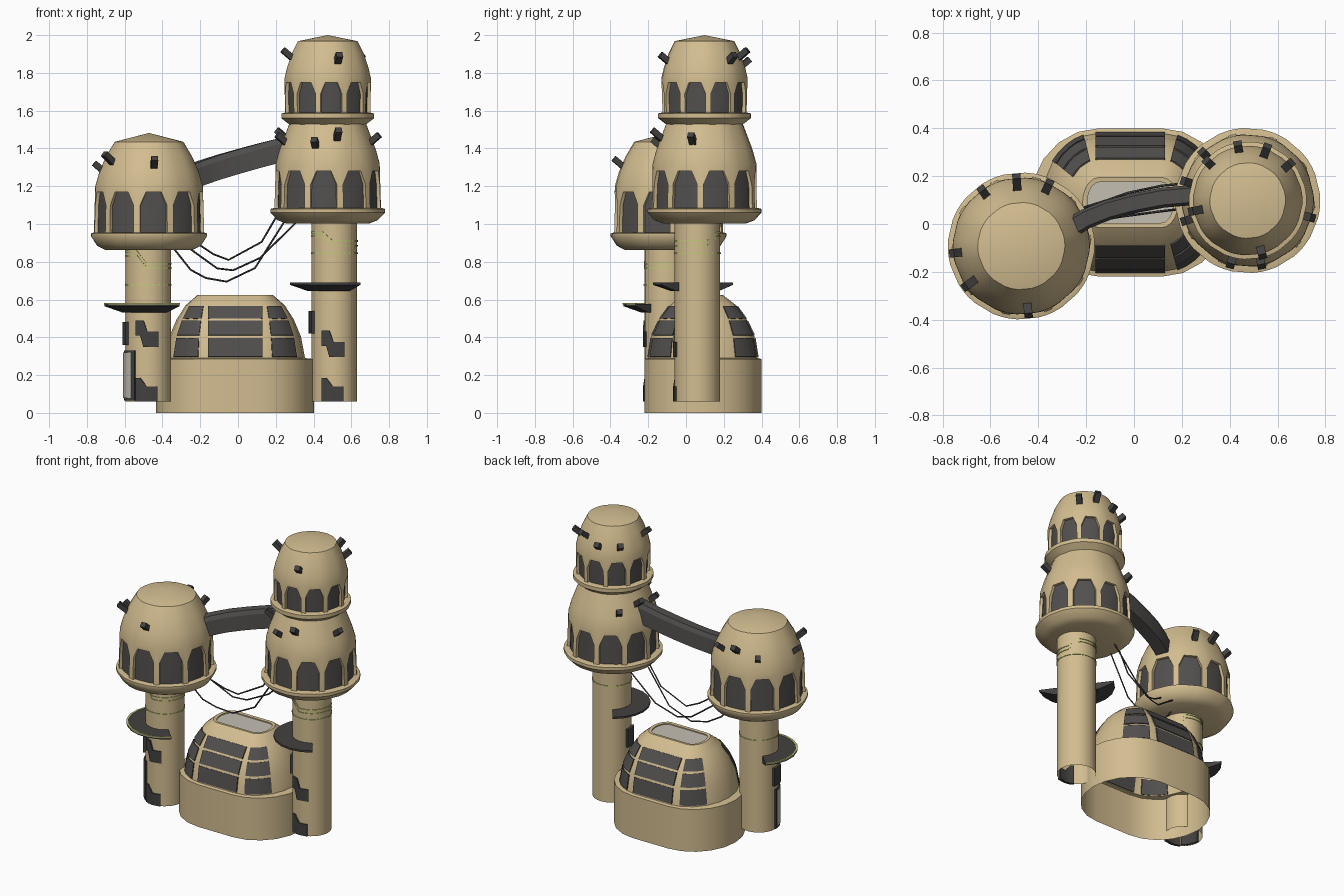
import bpy, bmesh, math
from math import sin, cos, radians as rad
from mathutils import Vector, Matrix

if "Cube" in bpy.data.objects:
    bpy.data.objects.remove(bpy.data.objects["Cube"])


def material(name, r, g, b):
    m = bpy.data.materials.new(name)
    m.diffuse_color = (r, g, b, 1)
    m.use_nodes = True
    m.node_tree.nodes["Principled BSDF"].inputs["Base Color"].default_value = m.diffuse_color
    return m


TAN = material("sand plaster", 0.65, 0.51, 0.28)
WINDOW = material("window grey", 0.085, 0.08, 0.076)
CHARCOAL = material("charcoal", 0.055, 0.053, 0.052)
GLASS = material("pale glass", 0.55, 0.52, 0.45)
YELLOW = material("pale yellow", 0.58, 0.58, 0.22)


def build(name, polys, mats, angle=35):
    """polys: list of (points, material slot)"""
    bm = bmesh.new()
    for pts, slot in polys:
        f = bm.faces.new([bm.verts.new(p) for p in pts])
        f.material_index = slot
    bmesh.ops.remove_doubles(bm, verts=bm.verts, dist=1e-5)
    bmesh.ops.dissolve_degenerate(bm, edges=bm.edges, dist=1e-6)
    bmesh.ops.recalc_face_normals(bm, faces=bm.faces)
    me = bpy.data.meshes.new(name)
    bm.to_mesh(me)
    bm.free()
    for m in mats:
        me.materials.append(m)
    if angle:
        me.polygons.foreach_set("use_smooth", [True] * len(me.polygons))
        me.set_sharp_from_angle(angle=rad(angle))
    ob = bpy.data.objects.new(name, me)
    bpy.context.collection.objects.link(ob)
    return ob


def loft(loops, closed=True, caps=(False, False), slot=0):
    out = []
    n = len(loops[0])
    for a, b in zip(loops, loops[1:]):
        for i in range(n if closed else n - 1):
            j = (i + 1) % n
            quad = [a[i], a[j], b[j], b[i]]
            if a[i] == a[j]:
                quad = [a[i], b[j], b[i]]
            elif b[i] == b[j]:
                quad = [a[i], a[j], b[i]]
            out.append((quad, slot))
    if caps[0]:
        out.append((loops[0], slot))
    if caps[1]:
        out.append((loops[-1], slot))
    return out


def plate(f, cols, d0, d1, slot=0):
    """Thin plate on surface f(u, v, depth); cols are (u, v low, v high)"""
    loops = [[f(u, a, d0), f(u, b, d0), f(u, b, d1), f(u, a, d1)] for u, a, b in cols]
    return loft(loops, True, (True, True), slot)


def spread(u0, u1, v0, v1, n):
    return [(u0 + (u1 - u0) * i / n, v0, v1) for i in range(n + 1)]


# ---------- base hall and dome ----------
BX, BY, SX = -0.015, 0.09, 0.13


def hall_point(deg, hx, hy, z):
    a = rad(deg)
    return (BX + math.copysign(SX, cos(a)) + (hx - SX) * cos(a), BY + hy * sin(a), z)


def hall_loop(hx, hy, z):
    degs = [-89.99 + 179.98 * i / 10 for i in range(11)]
    return [hall_point(d, hx, hy, z) for d in degs + [d + 180 for d in degs]]


build("base_wall", loft([hall_loop(0.418, 0.31, 0), hall_loop(0.418, 0.31, 0.285),
                         hall_loop(0.37, 0.29, 0.29)]), [TAN])
ROWS = [(0.29, 0.37, 0.29), (0.405, 0.348, 0.272), (0.495, 0.31, 0.23),
        (0.57, 0.262, 0.175), (0.624, 0.2, 0.105)]
build("base_dome", loft([hall_loop(x, y, z) for z, x, y in ROWS]
                        + [hall_loop(0.18, 0.085, 0.622), hall_loop(0.18, 0.085, 0.612)]), [TAN])
build("skylight", [(hall_loop(0.18, 0.085, 0.615), 0)], [GLASS], 0)


def dome_size(t):
    i = min(int(t), len(ROWS) - 2)
    return [a + (b - a) * (t - i) for a, b in zip(ROWS[i], ROWS[i + 1])]


panels = []
for row in range(3):
    lo, hi = row + 0.05, row + 0.91
    for s in (-1, 1):
        def straight(u, v, d, s=s):
            z, hx, hy = dome_size(v)
            return (BX + u, BY + s * (hy + d), z + d * 0.4)
        panels += plate(straight, spread(-0.145, 0.145, lo, hi, 2), -0.01, 0.005)
        for t in (-1, 1):
            def corner(u, v, d, s=s, t=t):
                z, hx, hy = dome_size(v)
                x, y, z = hall_point(u, hx + d, hy + d, z + d * 0.4)
                return (BX + t * (x - BX), BY + s * (y - BY), z)
            panels += plate(corner, spread(36, 74, lo, hi, 4), -0.01, 0.005)
build("dome_windows", panels, [WINDOW], 25)


# ---------- tower heads ----------
def head(name, cx, cy, az, below, wall, dome, arch):
    """below/dome: (r, z) profiles; wall: (r0, z0, r1, z1); arch: (spring z, top z)"""
    r0, z0, r1, z1 = wall
    frac = (-1, -0.8, -0.45, 0.45, 0.8, 1)

    def pt(deg, r, z):
        a = rad(deg)
        return (cx + r * sin(a), cy - r * cos(a), z)

    def w(deg, z, d=0):
        return pt(deg, r0 + (r1 - r0) * (z - z0) / (z1 - z0) - d, z)

    degs = [az + k * 36 + f * 18 for k in range(10) for f in frac[1:]]
    rings = lambda prof: [[(cx, cy, z)] * len(degs) if r == 0 else [pt(a, r, z) for a in degs]
                          for r, z in prof]
    polys = loft(rings(below + [(r0, z0)])) + loft(rings([(r1, z1)] + dome))
    zs, zt = arch
    tops = (None, zs, zt, zt, zs)
    dep = 0.018
    for k in range(10):
        A = [az + k * 36 + f * 18 for f in frac]
        for o, i in ((0, 1), (5, 4)):  # ribs
            polys.append(([w(A[o], z0), w(A[i], z0), w(A[i], zs), w(A[i], z1), w(A[o], z1)], 0))
        for i in (1, 2, 3):  # spandrels, sills and panes
            a, b, ta, tb = A[i], A[i + 1], tops[i], tops[i + 1]
            polys.append(([w(a, ta), w(b, tb), w(b, z1), w(a, z1)], 0))
            polys.append(([w(a, z0), w(b, z0), w(b, z0, dep), w(a, z0, dep)], 0))
            polys.append(([w(a, ta), w(b, tb), w(b, tb, dep), w(a, ta, dep)], 0))
            polys.append(([w(a, z0, dep), w(b, z0, dep), w(b, tb, dep), w(a, ta, dep)], 1))
        for i in (1, 4):  # reveals
            polys.append(([w(A[i], z0), w(A[i], zs), w(A[i], zs, dep), w(A[i], z0, dep)], 0))
    build(name, polys, [TAN, WINDOW])


LX, LY = -0.471, -0.092
RX, RY = 0.475, 0.098
head("left_head", LX, LY, 5,
     [(0, 0.862), (0.23, 0.862), (0.275, 0.885), (0.307, 0.935), (0.307, 0.95)],
     (0.292, 0.955, 0.285, 1.2),
     [(0.262, 1.28), (0.227, 1.36), (0.182, 1.435), (0, 1.482)], (1.10, 1.17))
head("right_lower_head", RX, RY, -4.5,
     [(0, 1.003), (0.22, 1.003), (0.265, 1.02), (0.303, 1.06), (0.303, 1.08)],
     (0.282, 1.085, 0.275, 1.32),
     [(0.256, 1.39), (0.23, 1.46), (0.2, 1.54), (0, 1.55)], (1.21, 1.28))
head("right_upper_head", RX, RY, 5,
     [(0, 1.525), (0.2, 1.525), (0.246, 1.56), (0.246, 1.585)],
     (0.226, 1.59, 0.229, 1.77),
     [(0.215, 1.83), (0.19, 1.905), (0.158, 1.968), (0, 2.0)], (1.69, 1.75))


# ---------- pegs on the heads ----------
def pegs(name, cx, cy, r, z, azimuths):
    bm = bmesh.new()
    for i, a in enumerate(azimuths):
        zz = z + 0.025 * ((i * 2) % 3 - 1)
        m = (Matrix.Translation((cx + r * cos(rad(a)), cy + r * sin(rad(a)), zz))
             @ Matrix.Rotation(rad(a), 4, 'Z') @ Matrix.Rotation(rad(-40), 4, 'Y')
             @ Matrix.Diagonal((0.085, 0.035, 0.032, 1)))
        bmesh.ops.create_cube(bm, size=1, matrix=m)
    me = bpy.data.meshes.new(name)
    bm.to_mesh(me)
    bm.free()
    me.materials.append(CHARCOAL)
    bpy.context.collection.objects.link(bpy.data.objects.new(name, me))


pegs("left_pegs", LX, LY, 0.26, 1.32, (125, 94, 66, 186, 216, 276))
pegs("right_lower_pegs", RX, RY, 0.25, 1.445, (133, 163, 198, 255, 282, 345))
pegs("right_upper_pegs", RX, RY, 0.21, 1.87, (100, 70, 41, 136, 191, 285))


# ---------- columns with stripes, plates and balconies ----------
def column(side, cx, cy, top, stripes, flat, bal_z, facing, shift):
    def surf(deg, z, d):
        a = rad(deg)
        return (cx + (0.12 + d) * sin(a), cy - (0.12 + d) * cos(a), z)

    ring = range(0, 360, 15)
    build(side + "_column", loft([[surf(a, z, 0) for a in ring] for z in (0.06, top)]), [TAN])
    # stripes that step down towards the front right
    polys = plate(surf, spread(0, 360, flat, flat + 0.008, 24), -0.005, 0.004)
    for hi, lo in stripes:
        path = [(a, lo) for a in range(-5, 116, 12)] + [(a, hi) for a in range(150, 331, 12)] \
            + [(330, hi), (355, lo)]
        polys += plate(surf, [(a, z, z + 0.009) for a, z in path], -0.005, 0.004)
    build(side + "_stripes", polys, [YELLOW], 0)
    # notched plates on the front and the left
    s = shift
    polys = plate(surf, [(-32, .41 + s, .49 + s), (-20, .41 + s, .49 + s), (-12, .35 + s, .49 + s),
                         (-2, .35 + s, .43 + s), (25, .35 + s, .43 + s)], -0.01, 0.008)
    polys += plate(surf, [(-32, .06, .185), (-20, .06, .185), (-4, .06, .14), (22, .06, .14)],
                   -0.01, 0.008)
    z = 0.36 + (0.06 if s else 0)
    polys += plate(surf, spread(-100, -62, z, z + 0.12, 4), -0.01, 0.016)
    build(side + "_column_plates", polys, [CHARCOAL], 30)
    # half-round balcony with a tapered underside
    prof = ((0.0, 0.04), (0.235, 0.04), (0.235, 0.028), (0.14, -0.005), (0.0, -0.005))
    loops = [[(cx + r * sin(rad(facing + a)), cy - r * cos(rad(facing + a)), bal_z + h)
              for r, h in prof] for a in range(-90, 91, 18)]
    build(side + "_balcony", loft(loops, True, (True, True)), [CHARCOAL], 0)
    return surf


left = column("left", -0.475, -0.1, 0.9, ((0.85, 0.785), (0.828, 0.763)), 0.675, 0.537, -45, 0)
column("right", 0.51, 0.06, 1.04, ((0.95, 0.905), (0.93, 0.88)), 0.84, 0.65, -54, -0.055)

# yellow rim on the left balcony
rim = lambda u, v, d: (-0.475 + (0.235 + d) * sin(rad(u)), -0.1 - (0.235 + d) * cos(rad(u)), v)
build("left_balcony_rim", plate(rim, spread(-135, 45, 0.574, 0.581, 10), -0.01, 0.003), [YELLOW], 0)

# door on the left column
build("door_frame", plate(left, spread(-92, -34, 0.065, 0.33, 6), -0.01, 0.009), [CHARCOAL], 30)
build("door", plate(left, spread(-86, -43, 0.08, 0.32, 6), 0, 0.013), [GLASS], 30)

# ---------- bridge between the towers ----------
path = [Vector(p) for p in ((-0.27, -0.02, 1.245), (-0.2, 0.022, 1.27), (-0.11, 0.058, 1.3),
                            (0, 0.087, 1.332), (0.12, 0.11, 1.365), (0.28, 0.124, 1.405))]
section = ((-.042, -.066), (.042, -.066), (.042, .035), (.03, .064), (-.03, .064), (-.042, .035))
loops = []
for i, p in enumerate(path):
    t = path[min(i + 1, len(path) - 1)] - path[max(i - 1, 0)]
    side = Vector((t.y, -t.x, 0)).normalized()
    loops.append([tuple(p + side * a + Vector((0, 0, b))) for a, b in section])
build("bridge", loft(loops, True, (True, True)), [WINDOW], 20)

# ---------- hanging cables ----------
CABLES = [
    ((-.22, .0, .9), (-.13, .04, .84), (-.05, .07, .81), (.125, .09, .905), (.21, .10, 1.05)),
    ((-.27, .05, .88), (-.11, .1, .765), (-.026, .13, .755), (.116, .16, .82), (.32, .18, 1.02)),
    ((-.34, -.05, .87), (-.25, -.02, .757), (-.17, .01, .714), (-.06, .03, .695),
     (.09, .05, .767), (.25, .07, 1.02)),
]
for k, pts in enumerate(CABLES):
    cu = bpy.data.curves.new("cable", 'CURVE')
    cu.dimensions = '3D'
    cu.bevel_depth = 0.005
    cu.bevel_resolution = 0
    sp = cu.splines.new('POLY')
    sp.points.add(len(pts) - 1)
    for q, p in zip(sp.points, pts):
        q.co = (*p, 1)
    cu.materials.append(CHARCOAL)
    bpy.context.collection.objects.link(bpy.data.objects.new("cable_%d" % (k + 1), cu))
